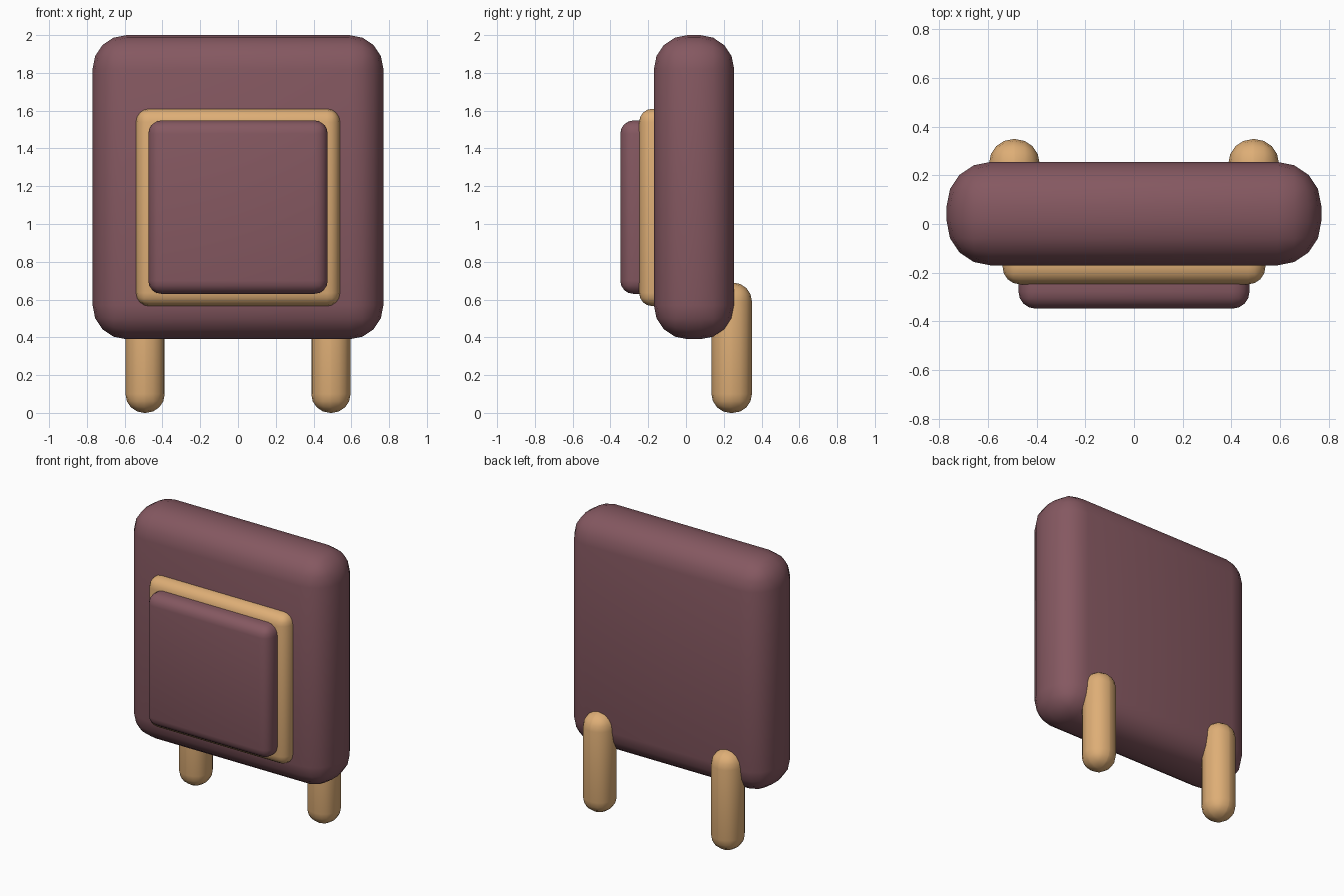
import bpy
import math

if "Cube" in bpy.data.objects:
    bpy.data.objects.remove(bpy.data.objects["Cube"])


def material(name, rgb):
    m = bpy.data.materials.new(name)
    m.diffuse_color = (*rgb, 1)
    m.use_nodes = True
    m.node_tree.nodes["Principled BSDF"].inputs["Base Color"].default_value = m.diffuse_color
    return m


maroon = material("maroon cushion", (0.235, 0.098, 0.119))
tan = material("tan wood", (0.73, 0.423, 0.181))


def rounded_box(name, lo, hi, radius, segments, mat):
    """Box between two corners with every edge rounded."""
    center = [(a + b) / 2 for a, b in zip(lo, hi)]
    bpy.ops.mesh.primitive_cube_add(size=1, location=center)
    ob = bpy.context.object
    ob.name = name
    ob.scale = [b - a for a, b in zip(lo, hi)]
    bpy.ops.object.transform_apply(location=False, rotation=False, scale=True)
    bevel = ob.modifiers.new("round", 'BEVEL')
    bevel.width = radius
    bevel.segments = segments
    bevel.limit_method = 'NONE'
    bpy.ops.object.modifier_apply(modifier=bevel.name)
    ob.data.materials.append(mat)
    bpy.ops.object.shade_smooth_by_angle(angle=math.radians(40))
    return ob


# thick padded slab
rounded_box("body", (-0.77, -0.17, 0.39), (0.77, 0.255, 2.0), 0.18, 4, maroon)

# wooden surround and padded panel on the front
rounded_box("frame", (-0.54, -0.248, 0.565), (0.54, -0.02, 1.61), 0.07, 4, tan)
rounded_box("panel", (-0.475, -0.348, 0.63), (0.475, -0.15, 1.548), 0.07, 4, maroon)

# capsule legs set into the back
for side, x in (("left", -0.492), ("right", 0.492)):
    rounded_box(side + "_leg", (x - 0.104, 0.135, 0.0), (x + 0.104, 0.349, 0.69),
                0.1, 4, tan)
